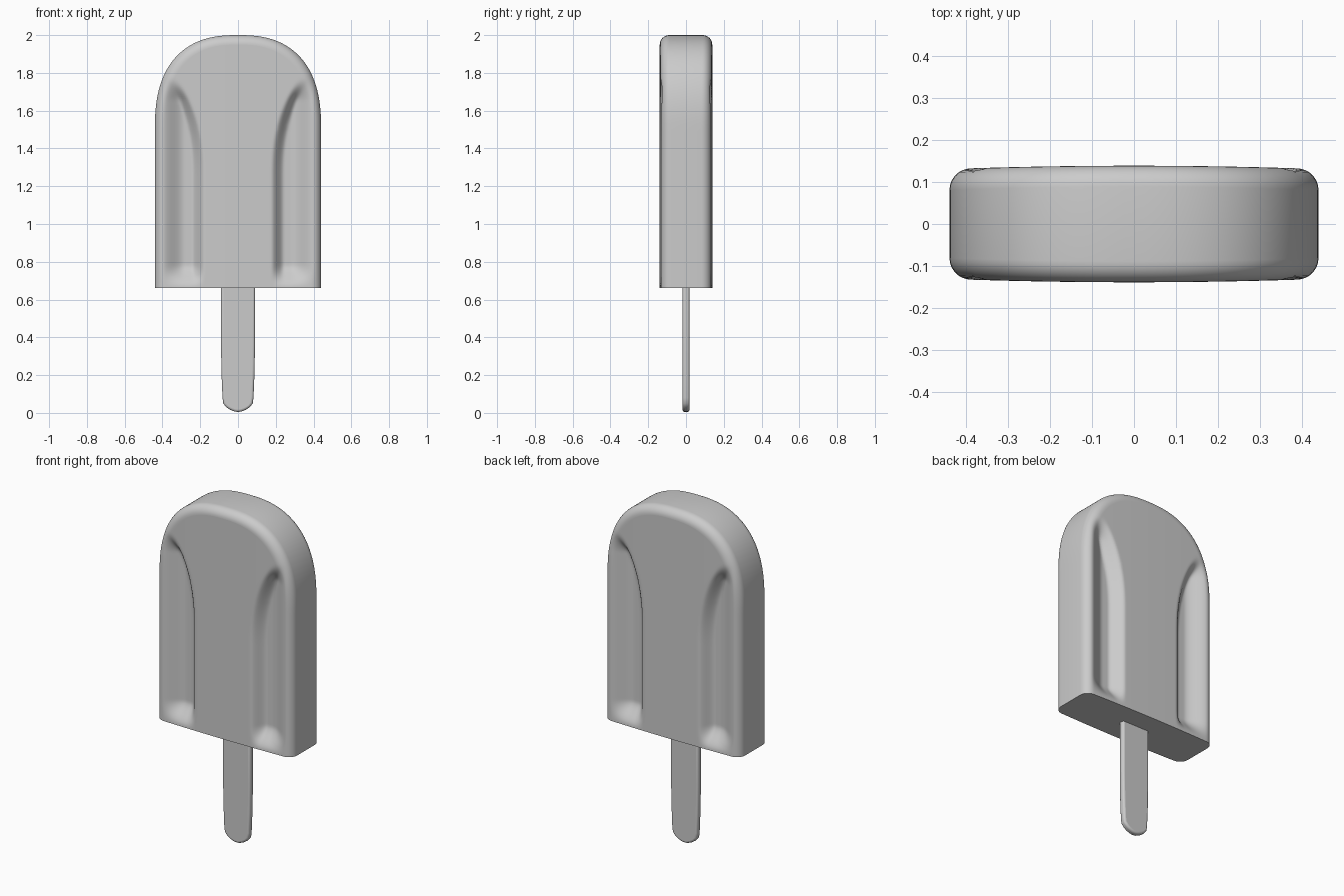
import bpy, bmesh, math

if "Cube" in bpy.data.objects:
    bpy.data.objects.remove(bpy.data.objects["Cube"])

HALF_W, ARC_H, ARC_Z, BASE_Z = 0.44, 0.5, 1.5, 0.66   # ice outline
POWER, ROUND = 2.5, 0.05                              # dome fullness, edge radius


def smooth(t):
    t = max(0.0, min(1.0, t))
    return t * t * (3 - 2 * t)


def groove(x, z):
    """Depth of the two pressed channels, sharper on their inner side."""
    x = abs(x)
    inner = 0.175 + 0.13 * max(0.0, (z - 1.25) / 0.5) ** 2.5
    return (0.06 * smooth((x - inner) / 0.07) * smooth((0.41 - x) / 0.13)
            * smooth((1.78 - z) / 0.13) * smooth((z - 0.665) / 0.12))


def make_object(name, bm):
    bmesh.ops.recalc_face_normals(bm, faces=bm.faces)
    mesh = bpy.data.meshes.new(name)
    bm.to_mesh(mesh)
    bm.free()
    ob = bpy.data.objects.new(name, mesh)
    bpy.context.collection.objects.link(ob)
    bpy.ops.object.select_all(action='DESELECT')
    bpy.context.view_layer.objects.active = ob
    ob.select_set(True)
    return ob


# Ice block: stacked cross-section rings, closing to a ridge at the dome top
COLS, STEPS = 90, 8
half = []                                             # (across, inset, edge angle)
for i in range(STEPS):
    half.append((-1, math.pi / 2 * i / STEPS))
half += [(-1 + 2 * i / COLS, math.pi / 2) for i in range(COLS + 1)]
for i in range(STEPS - 1, -1, -1):
    half.append((1, math.pi / 2 * i / STEPS))
section = [(t, a, -1) for t, a in half] + [(t, a, 1) for t, a in reversed(half)]

rows = [(BASE_Z + (ARC_Z - BASE_Z) * i / 70, 0) for i in range(70)]
rows += [(ARC_Z, math.pi / 2 * i / 60) for i in range(61)]

bm = bmesh.new()
rings = []
for z0, theta in rows:
    c = max(0.0, math.cos(theta)) ** (2 / POWER) if theta < 1.5707 else 0.0
    s = math.sin(theta) ** (2 / POWER)
    ring = []
    for t, a, side in section:
        inset = ROUND * (1 - math.cos(a))
        x = t * (HALF_W - inset) * c
        z = z0 + (ARC_H - inset) * s
        y = 0.139 - 0.008 * (x / HALF_W) ** 2 - ROUND * (1 - math.sin(a))
        y -= groove(x, z) * math.sin(a)
        ring.append(bm.verts.new((x, side * y, z)))
    rings.append(ring)
n = len(section)
for low, high in zip(rings, rings[1:]):
    for i in range(n):
        j = (i + 1) % n
        bm.faces.new((low[i], low[j], high[j], high[i]))
# Bottom cap, bridged front to back
m = len(half)
for i in range(m - 1):
    bm.faces.new((rings[0][i], rings[0][i + 1], rings[0][n - 2 - i], rings[0][n - 1 - i]))
# Close the dome crest
top = rings[-1]
for i in range(m - 1):
    bm.faces.new((top[i], top[i + 1], top[n - 2 - i], top[n - 1 - i]))
bmesh.ops.remove_doubles(bm, verts=bm.verts, dist=1e-5)
bmesh.ops.dissolve_degenerate(bm, edges=bm.edges, dist=1e-6)
make_object("ice_block", bm)
bpy.ops.object.shade_smooth_by_angle(angle=math.radians(50))

# Stick: flat tapered profile with a rounded tip and softened edges
right = [(0.09, 0.8), (0.09, 0.36), (0.087, 0.2), (0.082, 0.08), (0.078, 0.05),
         (0.062, 0.03), (0.042, 0.017), (0.02, 0.008)]
outline = right + [(0, 0.005)] + [(-x, z) for x, z in reversed(right)]
bm = bmesh.new()
face = bm.faces.new([bm.verts.new((x, -0.018, z)) for x, z in outline])
new = bmesh.ops.extrude_face_region(bm, geom=[face])["geom"]
bmesh.ops.translate(bm, vec=(0, 0.036, 0),
                    verts=[v for v in new if isinstance(v, bmesh.types.BMVert)])
stick = make_object("stick", bm)
bevel = stick.modifiers.new("soft_edges", 'BEVEL')
bevel.width, bevel.segments = 0.012, 4
bevel.limit_method, bevel.angle_limit = 'ANGLE', math.radians(50)
bpy.ops.object.shade_smooth_by_angle(angle=math.radians(40))
